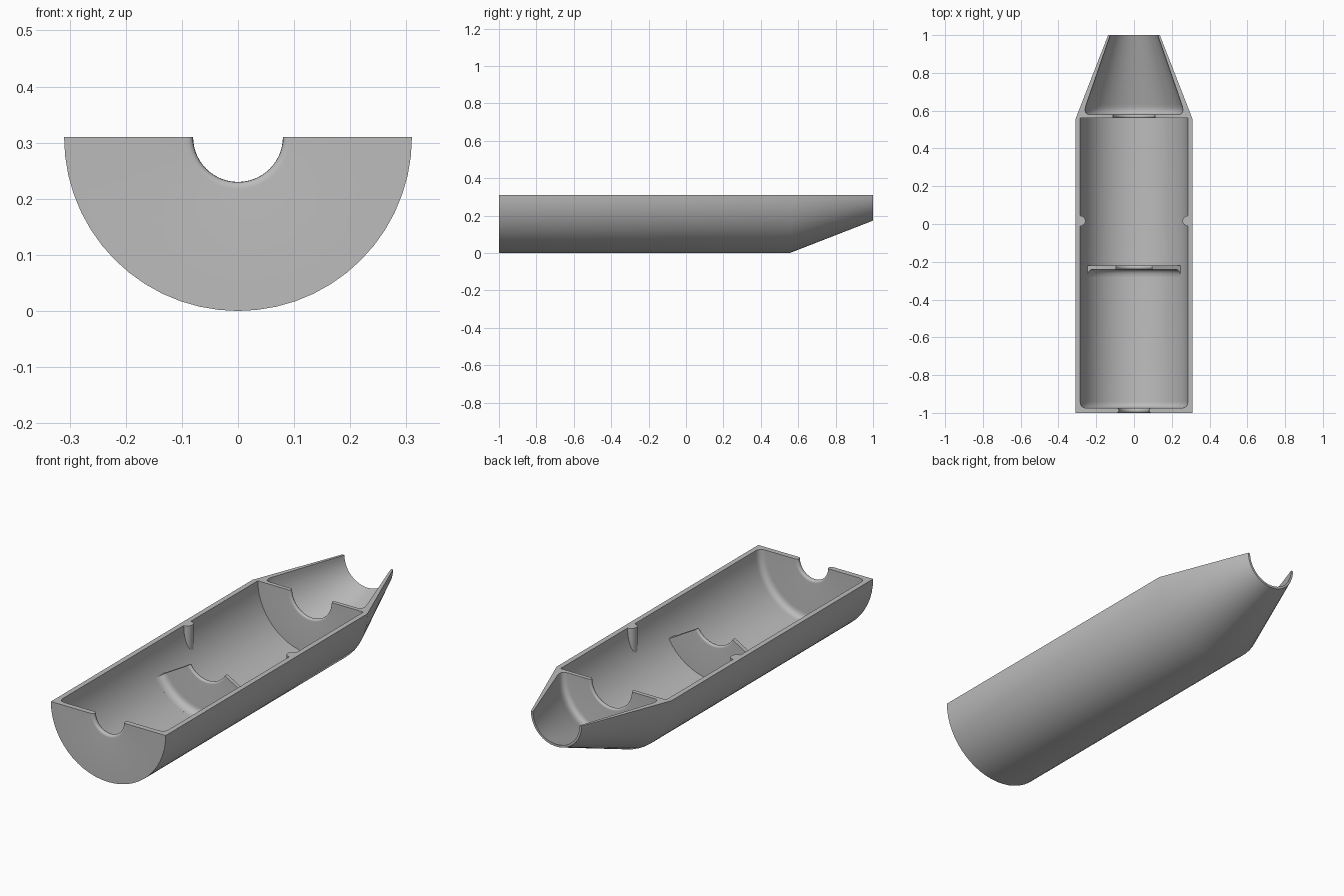
import bpy, bmesh
from math import cos, sin, pi, radians, sqrt

cube = bpy.data.objects.get("Cube")
if cube:
    bpy.data.objects.remove(cube, do_unlink=True)

AXIS_Z = 0.31   # height of the split plane and of the revolve axis
WALL_R = 0.285  # inner radius of the main chamber

grey = bpy.data.materials.new("plain_grey")
grey.use_nodes = True
colour = (0.5, 0.5, 0.5, 1)
grey.diffuse_color = colour
grey.node_tree.nodes["Principled BSDF"].inputs["Base Color"].default_value = colour


def fillet(a, corner, b, steps=6):
    """Rounded corner from a to b, pulled towards corner."""
    pts = []
    for i in range(steps + 1):
        t = i / steps
        pts.append(tuple((1 - t) ** 2 * p + 2 * t * (1 - t) * c + t * t * q
                         for p, c, q in zip(a, corner, b)))
    return pts


def lip(radius, y0, y1):
    """Rounded hole edge running from y0 to y1."""
    mid, r = (y0 + y1) / 2, abs(y1 - y0) / 2
    return (fillet((radius + r, y0), (radius, y0), (radius, mid), 4)
            + fillet((radius, mid), (radius, y1), (radius + r, y1), 4)[1:])


def finish(name, bm):
    bmesh.ops.recalc_face_normals(bm, faces=bm.faces)
    mesh = bpy.data.meshes.new(name)
    bm.to_mesh(mesh)
    bm.free()
    mesh.materials.append(grey)
    obj = bpy.data.objects.new(name, mesh)
    bpy.context.collection.objects.link(obj)
    bpy.ops.object.select_all(action='DESELECT')
    obj.select_set(True)
    bpy.context.view_layer.objects.active = obj
    bpy.ops.object.shade_smooth_by_angle(angle=radians(30))


def part_lathe(name, profile, start, end, steps):
    """Sweep a closed (radius, y) profile below the axis and cap both ends."""
    bm = bmesh.new()
    rings = []
    for i in range(steps + 1):
        a = start + (end - start) * i / steps
        rings.append([bm.verts.new((r * cos(a), y, AXIS_Z - r * sin(a)))
                      for r, y in profile])
    n = len(profile)
    for r0, r1 in zip(rings, rings[1:]):
        for j in range(n):
            k = (j + 1) % n
            bm.faces.new((r0[j], r0[k], r1[k], r1[j]))
    bm.faces.new(rings[0])
    bm.faces.new(rings[-1][::-1])
    finish(name, bm)


# Half shell with end wall, rear bulkhead and tapered nose
shell = [(0.31, -1), (0.31, 0.555), (0.137, 1), (0.126, 1)]
shell += fillet((0.252, 0.635), (0.272, 0.582), (0.235, 0.58))
shell += lip(0.11, 0.58, 0.56)
shell += [(WALL_R, 0.56)]
shell += fillet((WALL_R, -0.94), (WALL_R, -0.974), (0.25, -0.974))
shell += lip(0.08, -0.974, -1)
part_lathe("half_shell", shell, 0, pi, 28)

# Partition covering only the lower part of the chamber
partition = lip(0.11, -0.24, -0.22)
partition += [(0.292, -0.22), (0.292, -0.28)]
partition += fillet((WALL_R, -0.28), (WALL_R, -0.24), (0.25, -0.24))
part_lathe("partition", partition, radians(30), radians(150), 20)

# Upright rounded ribs on both side walls
for side, label in ((1, "left"), (-1, "right")):
    bm = bmesh.new()
    top, bottom = [], []
    for i in range(13):
        a = pi * i / 12
        x, y = 0.286 - 0.029 * sin(a), 0.016 + 0.028 * cos(a)
        depth = sqrt(0.292 ** 2 - x * x)
        top.append(bm.verts.new((side * x, y, AXIS_Z)))
        bottom.append(bm.verts.new((side * x, y, AXIS_Z - depth)))
    for j in range(13):
        k = (j + 1) % 13
        bm.faces.new((top[j], top[k], bottom[k], bottom[j]))
    bm.faces.new(top)
    bm.faces.new(bottom[::-1])
    finish(label + "_rib", bm)
